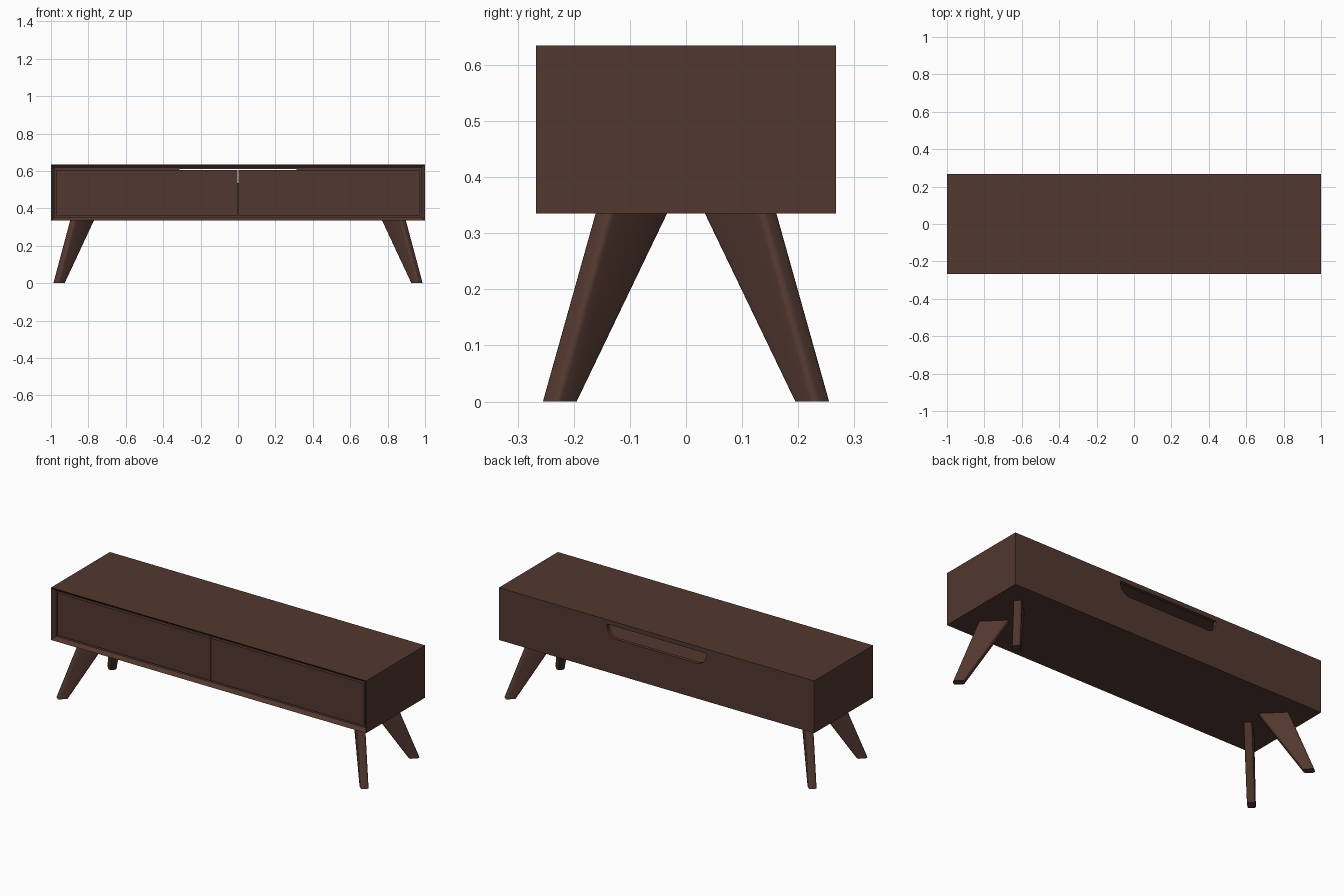
import bpy, bmesh, math
from mathutils import Vector

if "Cube" in bpy.data.objects:
    bpy.data.objects.remove(bpy.data.objects["Cube"])

wood = bpy.data.materials.new("dark_walnut")
wood.diffuse_color = (0.085, 0.039, 0.029, 1)
wood.use_nodes = True
wood.node_tree.nodes["Principled BSDF"].inputs["Base Color"].default_value = wood.diffuse_color


def finish(name, bm):
    bmesh.ops.recalc_face_normals(bm, faces=bm.faces[:])
    me = bpy.data.meshes.new(name)
    bm.to_mesh(me)
    bm.free()
    me.materials.append(wood)
    ob = bpy.data.objects.new(name, me)
    bpy.context.collection.objects.link(ob)
    return ob


def box(lo, hi):
    bm = bmesh.new()
    bmesh.ops.create_cube(bm, size=1)
    for v in bm.verts:
        v.co = Vector([a + (b - a) * (c + 0.5) for a, b, c in zip(lo, hi, v.co)])
    return bm


def activate(ob):
    bpy.ops.object.select_all(action='DESELECT')
    ob.select_set(True)
    bpy.context.view_layer.objects.active = ob


def loft(rings):
    bm = bmesh.new()
    vs = [[bm.verts.new(p) for p in r] for r in rings]
    n = len(vs[0])
    for i in range(n):
        j = (i + 1) % n
        bm.faces.new((vs[0][i], vs[0][j], vs[1][j], vs[1][i]))
    bm.faces.new(vs[0])
    bm.faces.new(vs[1])
    return bm


# case: box with bevelled front frame and hollow interior
Y, Z0, Z1 = 0.267, 0.335, 0.635
bm = box((-1, -Y, Z0), (1, Y, Z1))
front = min(bm.faces, key=lambda f: f.calc_center_median().y)
bmesh.ops.inset_region(bm, faces=[front], thickness=0.025, depth=0)
bmesh.ops.translate(bm, verts=front.verts[:], vec=(0, 0.02, 0))
inner = bmesh.ops.extrude_discrete_faces(bm, faces=[front])["faces"][0]
bmesh.ops.translate(bm, verts=inner.verts[:], vec=(0, 0.494, 0))
case = finish("case", bm)

# cable slot in the back, with rounded lower corners
W, TOP, BOT, R = 0.313, 0.6095, 0.537, 0.06
outline = [(-W, TOP)]
for cx, a0 in ((-W + R, 180), (W - R, 270)):
    for i in range(9):
        a = math.radians(a0 + i * 90 / 8)
        outline.append((cx + R * math.cos(a), BOT + R + R * math.sin(a)))
outline.append((W, TOP))
cutter = finish("slot_cutter", loft([[(x, y, z) for x, z in outline] for y in (0.2, 0.3)]))
cutter.hide_render = True
mod = case.modifiers.new("slot", 'BOOLEAN')
mod.operation = 'DIFFERENCE'
mod.solver = 'EXACT'
mod.object = cutter
activate(case)
bpy.ops.object.modifier_apply(modifier="slot")
bpy.data.objects.remove(cutter)

# two drawer fronts with a small gap above and between
for side, a, b in (("left", -0.973, -0.002), ("right", 0.002, 0.973)):
    finish(side + "_drawer_front", box((a, -0.247, 0.361), (b, -0.229, 0.605)))


# legs: rounded blades on the diagonals, tapering and splaying outwards
def leg_ring(cx, cy, length, z, sx, sy, thick=0.042, r=0.012):
    pts = []
    for k, (u, v) in enumerate(((1, 1), (-1, 1), (-1, -1), (1, -1))):
        for i in range(5):
            a = math.radians(k * 90 + i * 22.5)
            p = u * (length / 2 - r) + r * math.cos(a)
            q = v * (thick / 2 - r) + r * math.sin(a)
            pts.append((sx * (cx + (p - q) / math.sqrt(2)),
                        sy * (cy + (p + q) / math.sqrt(2)), z))
    return pts


for end, sy in (("front", -1), ("back", 1)):
    for side, sx in (("left", -1), ("right", 1)):
        leg = finish(f"{end}_{side}_leg", loft([
            leg_ring(0.957, 0.225, 0.057, 0, sx, sy),
            leg_ring(0.834, 0.0975, 0.152, Z0, sx, sy)]))
        activate(leg)
        bpy.ops.object.shade_smooth_by_angle(angle=math.radians(35))
